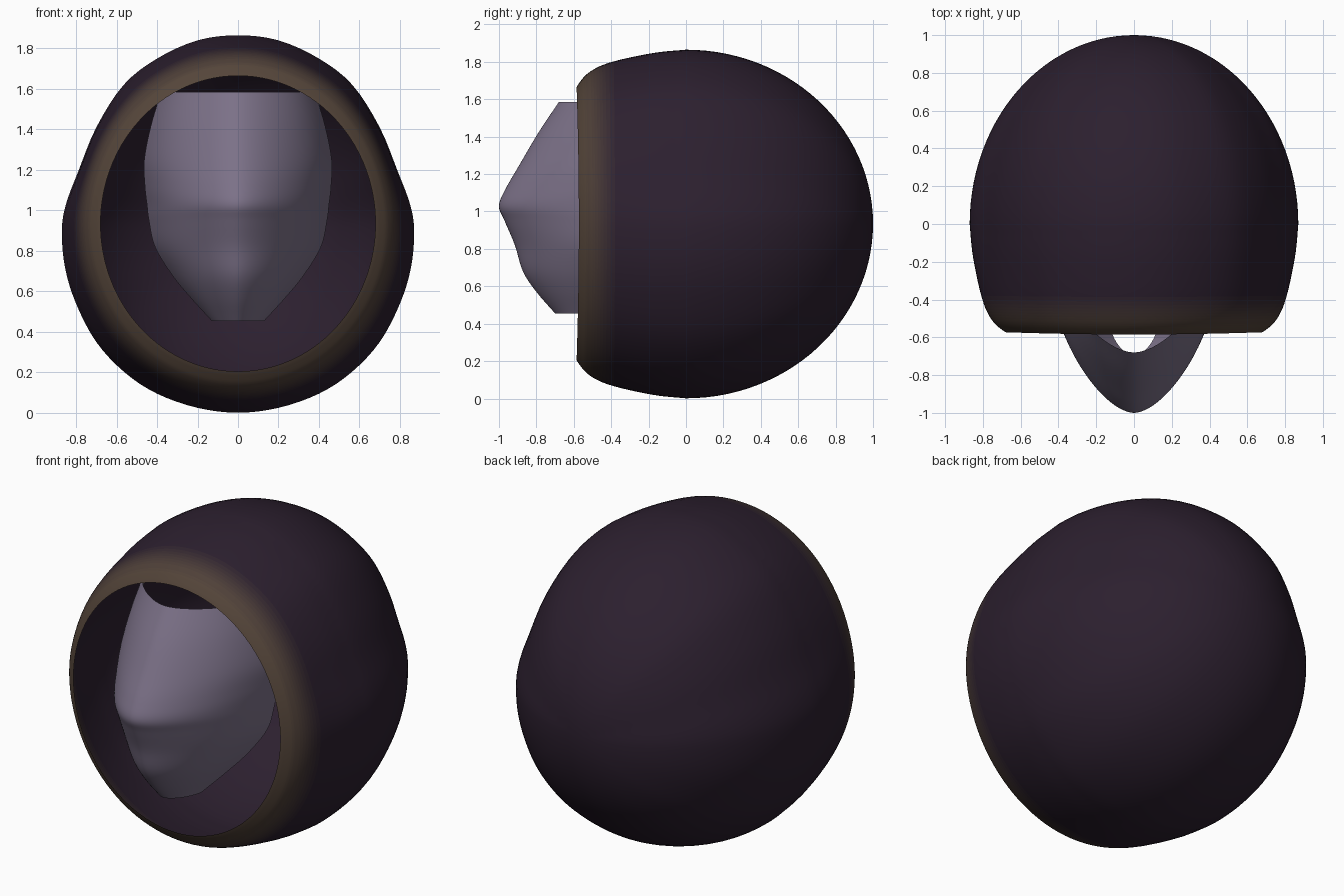
import bpy, math
from mathutils import Vector

if "Cube" in bpy.data.objects:
    bpy.data.objects.remove(bpy.data.objects["Cube"])


def spline(points, per):
    """Catmull-Rom resample of a list of tuples, 'per' steps per span."""
    p = [Vector(q) for q in points]
    p = [2 * p[0] - p[1]] + p + [2 * p[-1] - p[-2]]
    out = []
    for i in range(1, len(p) - 2):
        a, b, c, d = p[i - 1:i + 3]
        for k in range(per):
            t = k / per
            out.append(0.5 * (2 * b + (c - a) * t + (2 * a - 5 * b + 4 * c - d) * t * t
                              + (3 * b - a - 3 * c + d) * t ** 3))
    return out + [p[-2]]


def material(name, rgb):
    m = bpy.data.materials.new(name)
    m.diffuse_color = (*rgb, 1)
    m.use_nodes = True
    m.node_tree.nodes["Principled BSDF"].inputs["Base Color"].default_value = m.diffuse_color
    return m


def loft(name, rows, closed, mats, pick=lambda r: 0, tip=None):
    """Skin equal-length rows of points into one smooth surface."""
    n = len(rows[0])
    verts = [v for r in rows for v in r]
    faces, slots = [], []
    for r in range(len(rows) - 1):
        for i in range(n if closed else n - 1):
            j = (i + 1) % n
            faces.append((r * n + i, r * n + j, (r + 1) * n + j, (r + 1) * n + i))
            slots.append(pick(r))
    if tip:
        verts.append(tip)
        base = (len(rows) - 1) * n
        for i in range(n):
            faces.append((base + i, base + (i + 1) % n, len(verts) - 1))
            slots.append(0)
    mesh = bpy.data.meshes.new(name)
    mesh.from_pydata(verts, [], faces)
    for m in mats:
        mesh.materials.append(m)
    mesh.polygons.foreach_set("material_index", slots)
    mesh.polygons.foreach_set("use_smooth", [True] * len(faces))
    mesh.update()
    ob = bpy.data.objects.new(name, mesh)
    bpy.context.collection.objects.link(ob)
    return ob


# hood: half cross-section (x, z), mirrored, running clockwise from the top
half = [(-.2, 1.84), (0, 1.865), (.2, 1.84), (.4, 1.75), (.565, 1.62), (.70, 1.41),
        (.79, 1.19), (.85, 1.03), (.87, .90), (.855, .72), (.80, .54), (.70, .35), (.56, .20),
        (.4, .095), (.2, .025), (0, .001), (-.2, .025)]
right = spline(half, 4)[4:-4]
ring = right + [Vector((-p.x, p.y)) for p in reversed(right[1:-1])]
CZ = .935

# hood stations from the opening to the back: (y, scale)
front = spline([(-.585, .785), (-.57, .81), (-.535, .855), (-.48, .895), (-.41, .925),
                (-.3, .955), (-.15, .985), (0, 1)], 4)
stations = [(p.x, p.y) for p in front]
stations += [(math.sin(a), math.cos(a)) for a in
             (math.radians(90 * k / 28) for k in range(1, 28))]

rows = []
for y, s in stations:
    b = min(1, max(0, -y / .585)) ** 1.5
    row = []
    for p in ring:
        a = math.atan2(p.x / .87, (p.y - CZ) / .93)
        x = p.x * (1 - b) + .865 * math.sin(a) * b
        z = (p.y - CZ) * (1 - b) + .93 * math.cos(a) * b
        row.append((x * s, y + .012 * b * math.sin(a) ** 2, CZ + z * s))
    rows.append(row)

# cloth colour fading to a warm rim
cloth, rim = Vector((.025, .014, .028)), Vector((.090, .060, .042))
LEVELS = 10
hood_mats = [material(f"cloth_{k}", cloth.lerp(rim, k / LEVELS)) for k in range(LEVELS + 1)]


def fade(r):
    t = (-stations[r][0] - .40) / .16
    return round(LEVELS * min(1, max(0, t)))


loft("hood", rows, True, hood_mats, fade, tip=(0, 1, CZ))

# mask: sections (height, half width, front y, back y)
sections = spline([(1.585, .38, -.68, -.28), (1.42, .43, -.79, -.28), (1.25, .463, -.89, -.28),
                   (1.12, .46, -.965, -.28), (1.03, .45, -1.0, -.28), (.95, .44, -.97, -.29),
                   (.82, .41, -.915, -.31), (.68, .325, -.872, -.37), (.57, .235, -.80, -.45),
                   (.455, .13, -.70, -.53)], 5)
N = 24
mask_rows = []
for z, w, f, back in sections:
    row = []
    for i in range(-N, N + 1):
        t = abs(i) / N
        row.append((w * i / N, f + (back - f) * (.75 * t ** 1.75 + .25 * t ** 8), z))
    mask_rows.append(row)
loft("mask", mask_rows, False, [material("pale_mask", (.20, .165, .245))])
